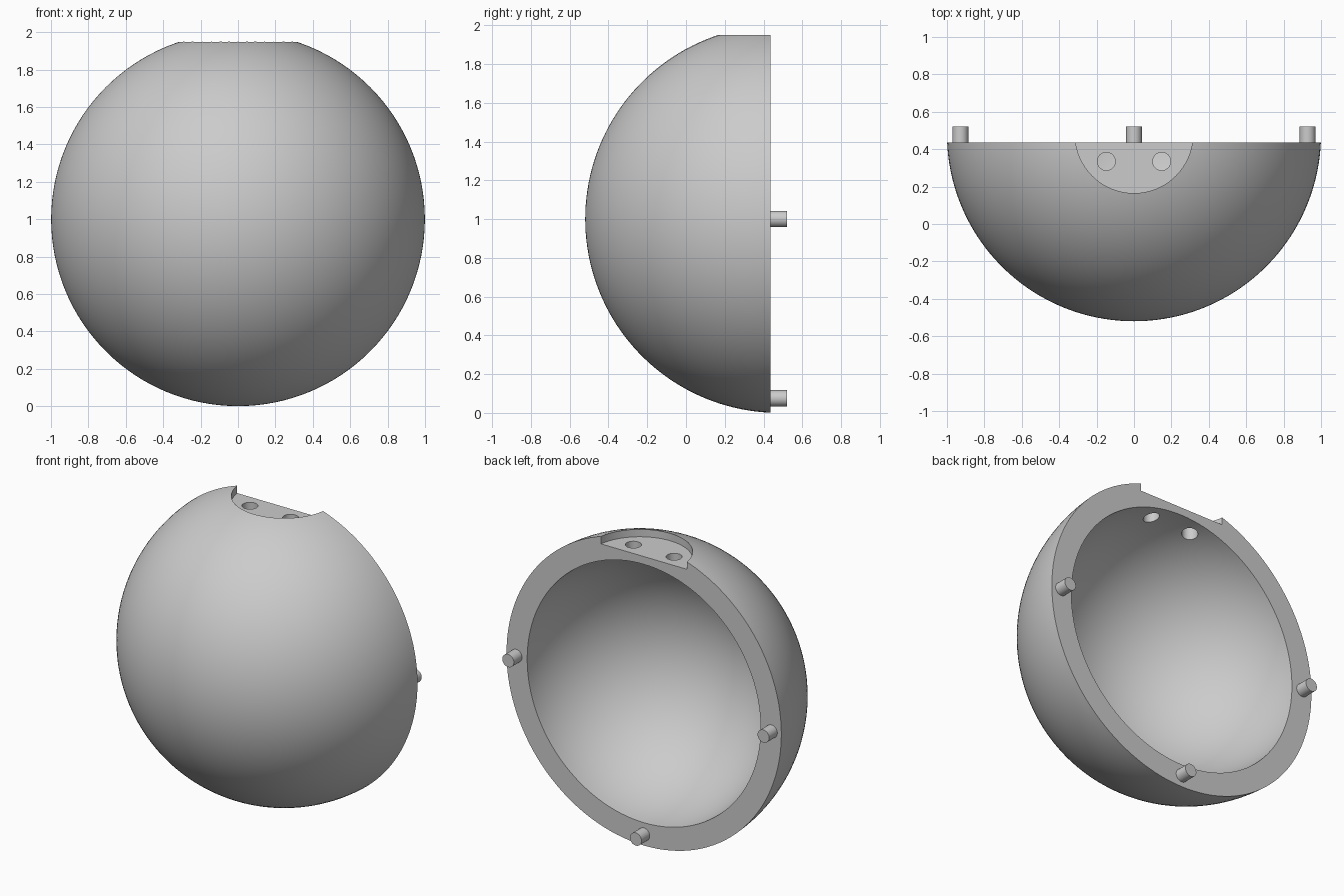
import bpy
import bmesh
from math import asin, cos, sin, pi, radians
from mathutils import Matrix, Vector

cube = bpy.data.objects.get("Cube")
if cube:
    bpy.data.objects.remove(cube, do_unlink=True)

CENTRE = Vector((0, 0.48, 1))   # centre of the ball
OUTER, INNER = 1.0, 0.85        # shell radii
CUT_Y = 0.437                   # flat rim plane
RECESS_FLOOR = 1.9

grey = bpy.data.materials.new("plain grey")
grey.use_nodes = True
colour = (0.6, 0.6, 0.6, 1)
grey.diffuse_color = colour
grey.node_tree.nodes["Principled BSDF"].inputs["Base Color"].default_value = colour


def make_object(name, bm):
    mesh = bpy.data.meshes.new(name)
    bmesh.ops.recalc_face_normals(bm, faces=bm.faces[:])
    bm.to_mesh(mesh)
    bm.free()
    mesh.materials.append(grey)
    obj = bpy.data.objects.new(name, mesh)
    bpy.context.collection.objects.link(obj)
    return obj


def cylinder(name, centre, radius, length, axis="Z", sides=48):
    bm = bmesh.new()
    turn = Matrix.Rotation(radians(90), 4, "X") if axis == "Y" else Matrix()
    bmesh.ops.create_cone(bm, cap_ends=True, segments=sides, radius1=radius,
                          radius2=radius, depth=length,
                          matrix=Matrix.Translation(centre) @ turn)
    return make_object(name, bm)


def smooth(obj):
    bpy.ops.object.select_all(action="DESELECT")
    obj.select_set(True)
    bpy.context.view_layer.objects.active = obj
    bpy.ops.object.shade_smooth_by_angle(angle=radians(30))


def arc(radius, steps=40):
    """Quarter arc from the front pole to the flat rim."""
    end = pi / 2 - asin((CENTRE.y - CUT_Y) / radius)
    return [CENTRE + Vector((radius * sin(end * i / steps), -radius * cos(end * i / steps), 0))
            for i in range(steps + 1)]


# Hollow half ball, turned from a wall profile
bm = bmesh.new()
profile = [bm.verts.new(p) for p in arc(OUTER) + arc(INNER)[::-1]]
edges = [bm.edges.new(pair) for pair in zip(profile, profile[1:])]
bmesh.ops.spin(bm, geom=profile + edges, cent=CENTRE, axis=(0, 1, 0),
               angle=2 * pi, steps=128, use_merge=True)
bmesh.ops.remove_doubles(bm, verts=bm.verts[:], dist=0.0001)
shell = make_object("half_shell", bm)

# Round recess in the top, with two holes through its floor
cutters = [cylinder("recess_cutter", (0, CENTRE.y, RECESS_FLOOR + 0.2), 0.315, 0.4, sides=96)]
for side, x in (("left", 0.148), ("right", -0.148)):
    cutters.append(cylinder(side + "_hole_cutter", (x, 0.335, 1.85), 0.048, 0.4))
for cutter in cutters:
    cutter.hide_render = True
    mod = shell.modifiers.new(cutter.name, "BOOLEAN")
    mod.operation = "DIFFERENCE"
    mod.solver = "EXACT"
    mod.object = cutter
bpy.context.view_layer.objects.active = shell
for mod in list(shell.modifiers):
    bpy.ops.object.modifier_apply(modifier=mod.name)
for cutter in cutters:
    bpy.data.objects.remove(cutter, do_unlink=True)
smooth(shell)

# Locating pins on the rim
for name, x, z in (("left_pin", 0.928, 1), ("right_pin", -0.928, 1), ("bottom_pin", 0, 0.075)):
    start, end = CUT_Y - 0.02, 0.522
    smooth(cylinder(name, (x, (start + end) / 2, z), 0.042, end - start, "Y"))
